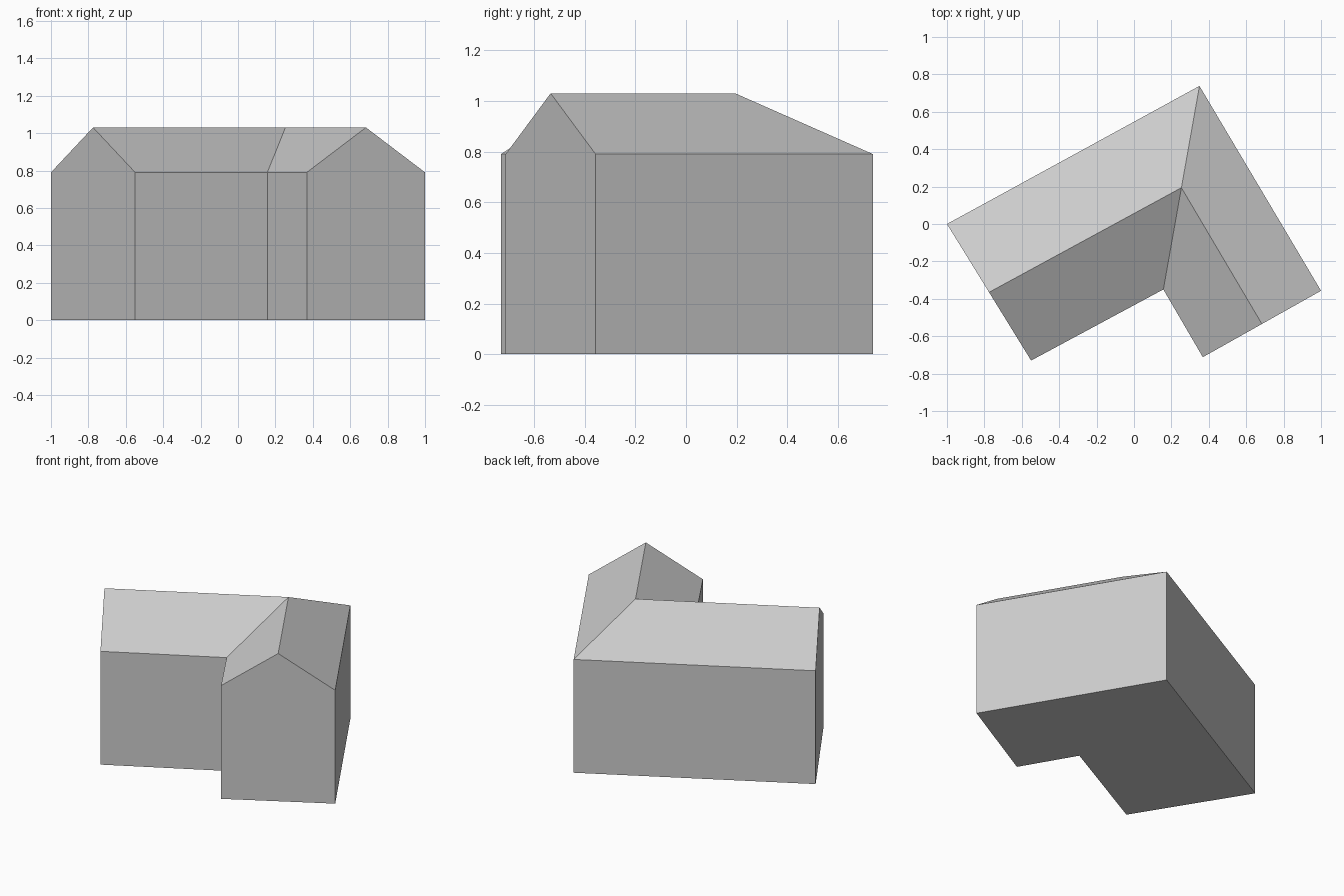
import bpy
from mathutils import Vector

cube = bpy.data.objects.get("Cube")
if cube:
    bpy.data.objects.remove(cube, do_unlink=True)

EAVE, RIDGE = 0.79, 1.03

# One plain grey for the whole building
grey = bpy.data.materials.new("plain grey")
grey.use_nodes = True
colour = (0.6, 0.6, 0.6, 1)
grey.diffuse_color = colour
grey.node_tree.nodes["Principled BSDF"].inputs["Base Color"].default_value = colour

# L-shaped footprint, counter-clockwise from the left wing's back corner
plan = [Vector(p) for p in ((-1, 0), (-0.55, -0.73), (0.157, -0.35),
                            (0.368, -0.712), (1, -0.357), (0.35, 0.738))]
base = [p.to_3d() for p in plan]
eave = [Vector((p.x, p.y, EAVE)) for p in plan]


def raise_to_ridge(p):
    return Vector((p.x, p.y, RIDGE))


# Ridge ends sit over the middle of each gable; the ridges meet at the bend
left_peak = raise_to_ridge((plan[0] + plan[1]) / 2)
right_peak = raise_to_ridge((plan[3] + plan[4]) / 2)
bend = raise_to_ridge((plan[2] + plan[5]) / 2)


def build(name, polygons):
    """Make a flat-shaded object, sharing corners between polygons."""
    points, faces = [], []
    for polygon in polygons:
        for p in polygon:
            if p not in points:
                points.append(p)
        faces.append([points.index(p) for p in polygon])
    mesh = bpy.data.meshes.new(name)
    mesh.from_pydata(points, [], faces)
    mesh.materials.append(grey)
    obj = bpy.data.objects.new(name, mesh)
    bpy.context.collection.objects.link(obj)
    return obj


# Walls, with the two gable ends rising to a peak, and the floor
gables = {0: left_peak, 3: right_peak}
walls = []
for i in range(len(plan)):
    j = (i + 1) % len(plan)
    wall = [base[i], base[j], eave[j]]
    if i in gables:
        wall.append(gables[i])
    walls.append(wall + [eave[i]])
build("walls", walls)
build("floor", [base[::-1]])

# Roof: two slopes on each wing, joined along the hip and valley
build("roof", [
    [eave[5], eave[0], left_peak, bend],
    [eave[1], eave[2], bend, left_peak],
    [eave[2], eave[3], right_peak, bend],
    [eave[4], eave[5], bend, right_peak],
])
